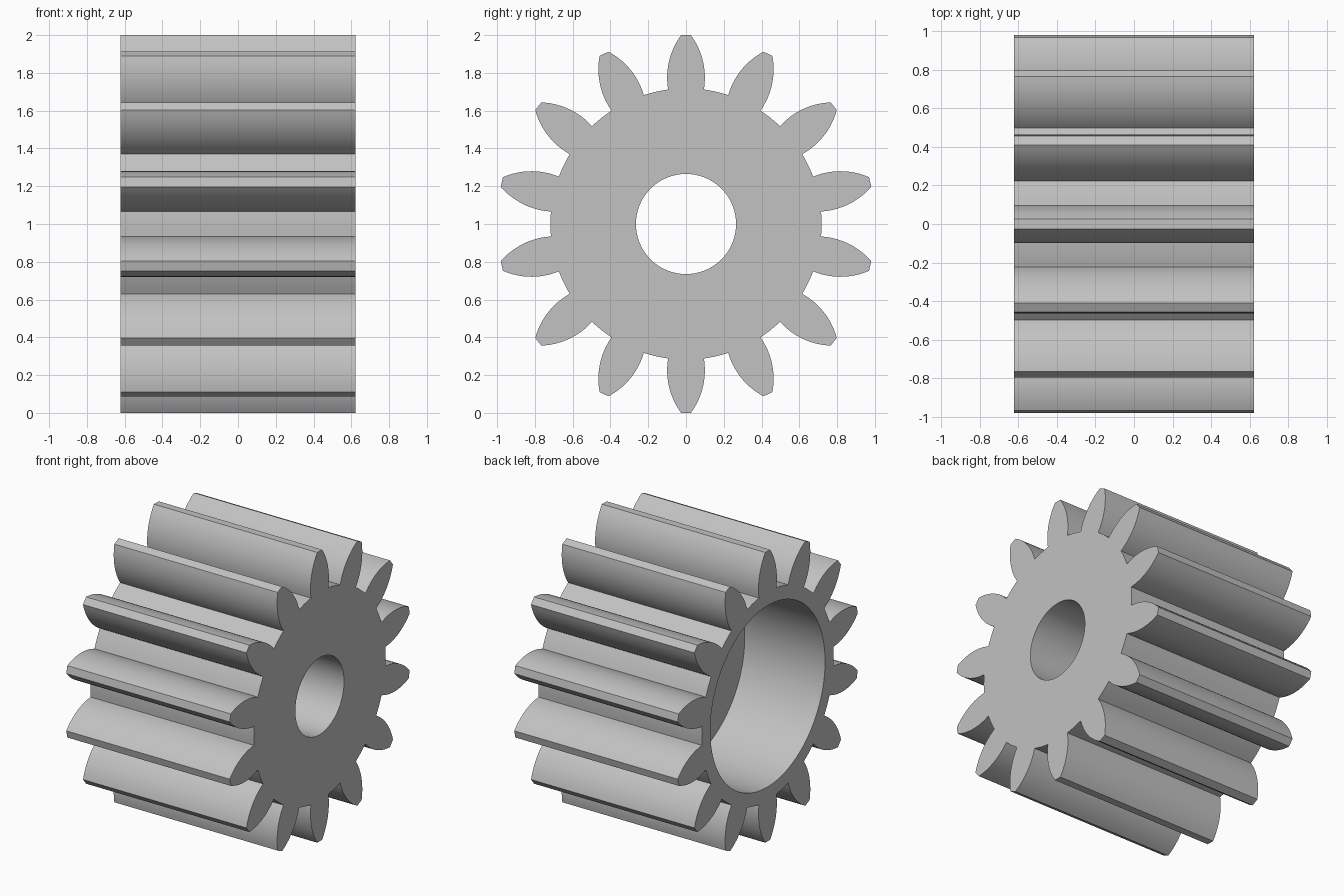
import bpy, bmesh
from math import sin, cos, pi, sqrt, radians

cube = bpy.data.objects.get("Cube")
if cube:
    bpy.data.objects.remove(cube, do_unlink=True)

TEETH = 14
HALF = 0.623          # half of the gear width along x
ROOT, TIP = 0.718, 1.0
BORE, RECESS = 0.265, 0.625
FLOOR = -0.01         # x of the recess floor

grey = bpy.data.materials.new("light_grey")
grey.use_nodes = True
colour = (0.54, 0.54, 0.54, 1)
grey.diffuse_color = colour
grey.node_tree.nodes["Principled BSDF"].inputs["Base Color"].default_value = colour


def make_object(name, bm):
    bmesh.ops.recalc_face_normals(bm, faces=bm.faces)
    mesh = bpy.data.meshes.new(name)
    bm.to_mesh(mesh)
    bm.free()
    mesh.materials.append(grey)
    obj = bpy.data.objects.new(name, mesh)
    bpy.context.collection.objects.link(obj)
    obj.location.z = 1
    return obj


def half_width(r):
    """Tooth flank is a circular arc, widest a little above the root."""
    radius = 0.379
    return 0.1 - radius + sqrt(radius ** 2 - (r - 0.775) ** 2)


# Gear outline: flank, tip, flank, then the root arc to the next tooth
steps = 12
flank = []
for i in range(steps + 1):
    r = 0.712 + (TIP - 0.712) * i / steps
    flank.append((half_width(r), r))
tooth = [(-w, r) for w, r in flank] + [(w, r) for w, r in reversed(flank)]
pitch = 2 * pi / TEETH
base = radians(7.6)
for i in range(1, 4):
    a = base + (pitch - 2 * base) * i / 4
    tooth.append((ROOT * sin(a), ROOT * cos(a)))

bm = bmesh.new()
ring = []
for k in range(TEETH):
    c, s = cos(k * pitch), sin(k * pitch)
    ring += [bm.verts.new((-HALF, y * c + z * s, z * c - y * s)) for y, z in tooth]
cap = bm.faces.new(ring)
extruded = bmesh.ops.extrude_face_region(bm, geom=[cap], use_keep_orig=True)
moved = [v for v in extruded["geom"] if isinstance(v, bmesh.types.BMVert)]
bmesh.ops.translate(bm, verts=moved, vec=(2 * HALF, 0, 0))
gear = make_object("pinion_gear", bm)

# Stepped cutter: wide recess from one end, narrow bore through the other
bm = bmesh.new()
profile = [(-1, RECESS), (FLOOR, RECESS), (FLOOR, BORE), (1, BORE)]
SEG = 96
rings = [[bm.verts.new((x, r * cos(2 * pi * i / SEG), r * sin(2 * pi * i / SEG)))
          for i in range(SEG)] for x, r in profile]
for a, b in zip(rings, rings[1:]):
    for i in range(SEG):
        j = (i + 1) % SEG
        bm.faces.new((a[i], a[j], b[j], b[i]))
bm.faces.new(rings[0])
bm.faces.new(rings[-1])
cutter = make_object("bore_cutter", bm)
cutter.hide_render = True

# Cut the bore, then drop the helper
cut = gear.modifiers.new("bore", 'BOOLEAN')
cut.operation = 'DIFFERENCE'
cut.solver = 'EXACT'
cut.object = cutter
bpy.context.view_layer.update()
bpy.ops.object.select_all(action='DESELECT')
gear.select_set(True)
bpy.context.view_layer.objects.active = gear
bpy.ops.object.modifier_apply(modifier=cut.name)
bpy.data.objects.remove(cutter, do_unlink=True)

bpy.ops.object.shade_smooth_by_angle(angle=radians(25))
